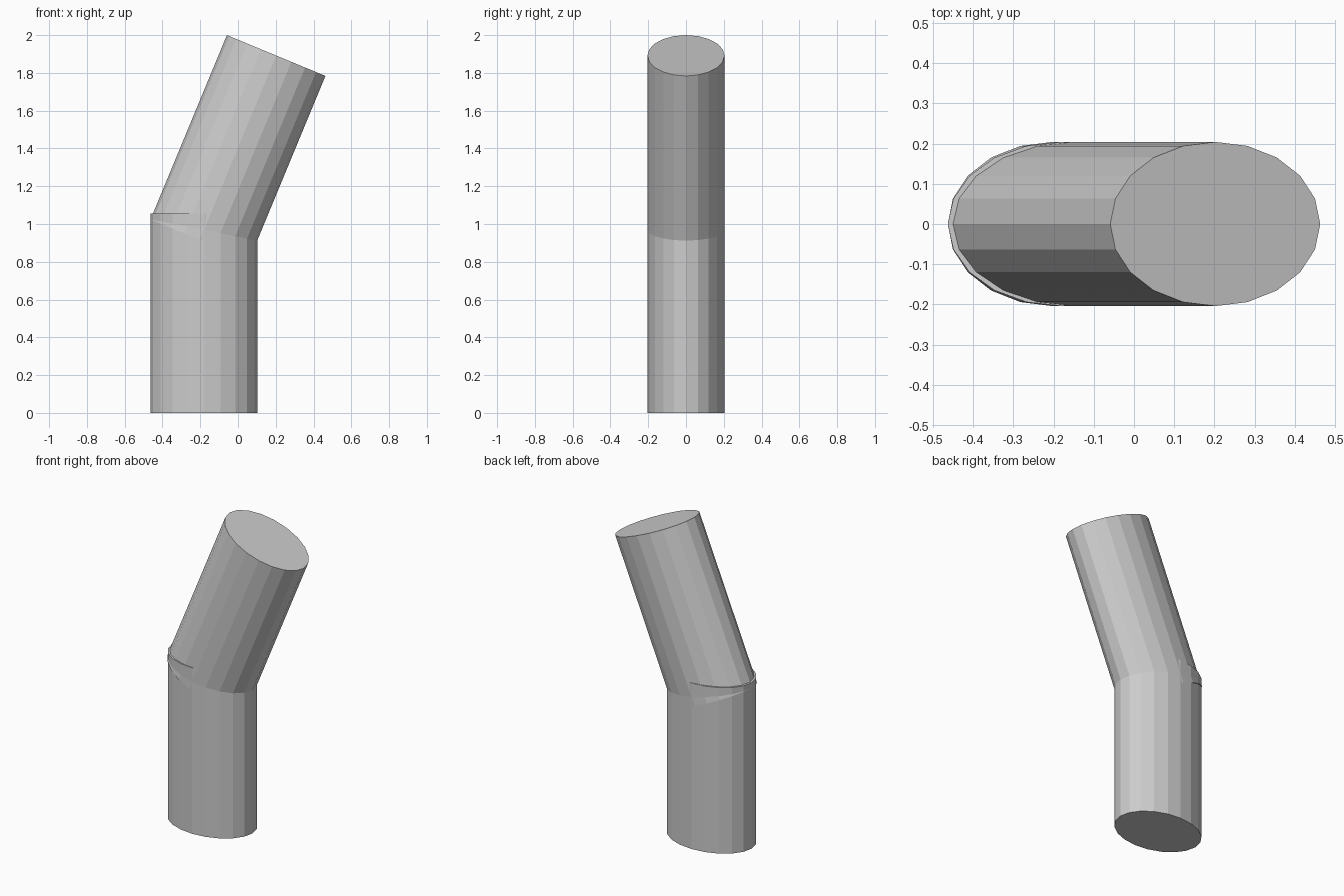
import bpy
from math import radians, sin, cos

if "Cube" in bpy.data.objects:
    bpy.data.objects.remove(bpy.data.objects["Cube"])

RX, RY, LENGTH = 0.2825, 0.204, 1.056
TILT = radians(22.5)


def oval_tube(name, centre, tilt):
    # 20-sided oval cylinder with capped ends, flat shaded
    bpy.ops.mesh.primitive_cylinder_add(vertices=20, radius=1, depth=1, location=centre,
                                        rotation=(0, tilt, 0))
    ob = bpy.context.object
    ob.name = name
    # vertices are placed every 18 degrees, so one lies on each axis
    for v in ob.data.vertices:
        v.co.x *= RX
        v.co.y *= RY
        v.co.z *= LENGTH
    return ob


# Upright lower section
oval_tube("lower_tube", (-0.463 + RX, 0, LENGTH / 2), 0)

# Leaning upper section, its lower end sunk into the first
top_x = 0.463 - RX * cos(TILT)
top_z = 2.0 - RX * sin(TILT)
oval_tube("upper_tube", (top_x - LENGTH / 2 * sin(TILT), 0, top_z - LENGTH / 2 * cos(TILT)), TILT)
